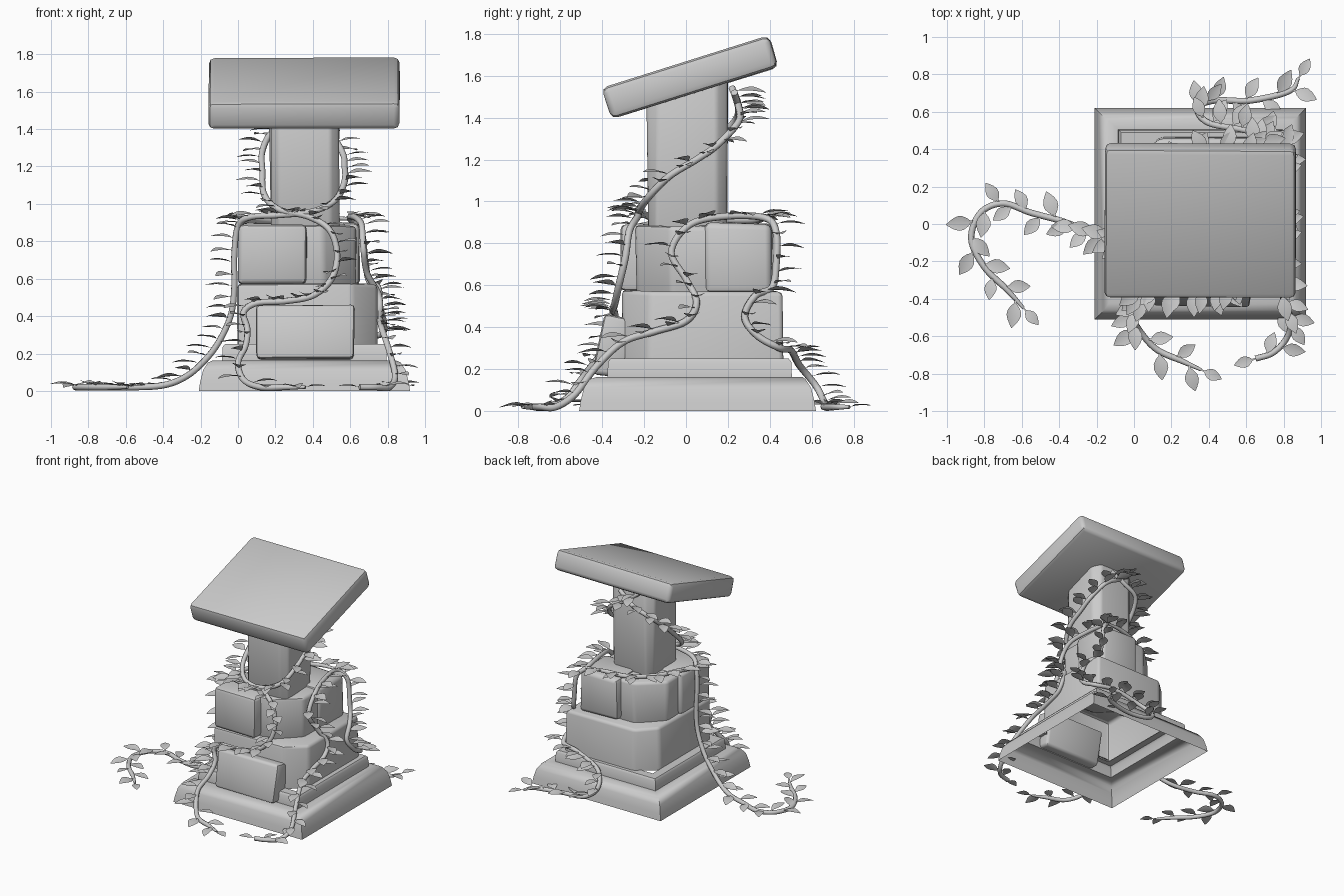
import bpy, bmesh, math, random
from mathutils import Vector, Matrix

if "Cube" in bpy.data.objects:
    bpy.data.objects.remove(bpy.data.objects["Cube"])

random.seed(4)
AXIS = Vector((0.35, 0.05, 0))  # vertical axis of the pedestal


def add_object(name, bm, angle=45):
    bmesh.ops.recalc_face_normals(bm, faces=bm.faces)
    me = bpy.data.meshes.new(name)
    bm.to_mesh(me)
    bm.free()
    ob = bpy.data.objects.new(name, me)
    bpy.context.collection.objects.link(ob)
    bpy.ops.object.select_all(action='DESELECT')
    ob.select_set(True)
    bpy.context.view_layer.objects.active = ob
    bpy.ops.object.shade_smooth_by_angle(angle=math.radians(angle))
    return ob


def stone(name, lo, hi, chamfer=0.0, bevel=0.022, tilt=0.0, slope=0.0, rough=0.007,
          diagonal=False, hollow=False):
    """Hewn block between two corners. chamfer cuts the upright edges (only the front-right
    and back-left ones if diagonal), slope tilts the top, hollow removes the underside."""
    lo, hi = Vector(lo), Vector(hi)
    c, s = (lo + hi) / 2, hi - lo
    bm = bmesh.new()
    bmesh.ops.create_cube(bm, size=1, matrix=Matrix.Diagonal((*s, 1)))
    if chamfer:
        up = [e for e in bm.edges if abs(e.verts[0].co.z - e.verts[1].co.z) > s.z * 0.9
              and not (diagonal and e.verts[0].co.x * e.verts[0].co.y > 0)]
        bmesh.ops.bevel(bm, geom=up, offset=chamfer, segments=1, affect='EDGES', profile=0.5)
    for v in bm.verts:
        if v.co.z > 0:
            v.co.z += slope * v.co.y
        v.co += Vector([random.uniform(-rough, rough) for _ in range(3)])
    bmesh.ops.transform(bm, matrix=Matrix.Translation(c) @ Matrix.Rotation(tilt, 4, 'X'),
                        verts=bm.verts)
    bmesh.ops.bevel(bm, geom=bm.edges[:], offset=bevel, segments=2, affect='EDGES', profile=0.5)
    if hollow:
        bm.normal_update()
        low = [f for f in bm.faces if f.calc_center_median().z < lo.z + bevel]
        bmesh.ops.delete(bm, geom=low, context='FACES')
    return add_object(name, bm)


# Stepped plinth: square loft, hollow underneath
bm = bmesh.new()
rings = []
for h, z in ((.565, 0), (.557, .05), (.542, .11), (.515, .152), (.49, .163), (.44, .163),
             (.437, .235), (.425, .25), (.36, .25)):
    rings.append([bm.verts.new((.355 + h * a, .065 - .01 * (h > .5) + h * b, z))
                  for a, b in ((-1, -1), (1, -1), (1, 1), (-1, 1))])
for r0, r1 in zip(rings, rings[1:]):
    for i in range(4):
        j = (i + 1) % 4
        bm.faces.new((r0[i], r0[j], r1[j], r1[i]))
add_object("plinth", bm)

# Stacked stones
stone("lower_tier", (0, -.30, .22), (.74, .46, .573), chamfer=.13, diagonal=True, hollow=True)
stone("upper_tier", (.03, -.24, .55), (.63, .36, .885), chamfer=.17)
stone("upper_stone_front_left", (0, -.31, .57), (.37, .06, .895), bevel=.025)
stone("upper_stone_back_right", (.32, .09, .57), (.65, .41, .895), bevel=.03)
stone("fallen_front_stone", (.10, -.42, .165), (.62, -.27, .45), tilt=-.17)

# Column and sloping top slab
stone("column", (.17, -.185, .86), (.54, .195, 1.54), chamfer=.05, bevel=.015, slope=.3)
stone("top_slab", (-.155, -.398, 1.512), (.865, .438, 1.668), bevel=.03,
      tilt=math.radians(17.5), rough=.004)


def smooth_path(pts, n=8):
    """Catmull-Rom samples through the control points."""
    p = [Vector(q) for q in pts]
    p = [2 * p[0] - p[1]] + p + [2 * p[-1] - p[-2]]
    out = []
    for a, b, c, d in zip(p, p[1:], p[2:], p[3:]):
        for k in range(n):
            t = k / n
            out.append(.5 * (2 * b + (c - a) * t + (2 * a - 5 * b + 4 * c - d) * t * t
                             + (3 * b - a - 3 * c + d) * t ** 3))
    return out + [p[-2]]


def add_leaf(bm, pos, yaw, pitch, roll, size):
    """Pointed, gently cupped leaf with a slight centre fold."""
    m = (Matrix.Translation(pos) @ Matrix.Rotation(yaw, 4, 'Z') @ Matrix.Rotation(-pitch, 4, 'Y')
         @ Matrix.Rotation(roll, 4, 'X') @ Matrix.Scale(size, 4))
    rows = []
    for x, w in ((0, .03), (.16, .04), (.26, .14), (.42, .235), (.58, .25), (.74, .19),
                 (.88, .1), (1, .01)):
        z = .05 * math.sin(math.pi * x)
        rows.append([bm.verts.new(m @ Vector((x, k * w, z + abs(k) * w * .2))) for k in (-1, 0, 1)])
    for r0, r1 in zip(rows, rows[1:]):
        for i in (0, 1):
            bm.faces.new((r0[i], r1[i], r1[i + 1], r0[i + 1]))


def vine(name, pts, spacing=.05, radius=.017):
    path = smooth_path(pts)
    # stem
    cu = bpy.data.curves.new(name + "_stem", 'CURVE')
    cu.dimensions = '3D'
    cu.bevel_depth, cu.bevel_resolution, cu.use_fill_caps = radius, 2, True
    sp = cu.splines.new('POLY')
    sp.points.add(len(path) - 1)
    for i, (q, v) in enumerate(zip(sp.points, path)):
        q.co = (*v, 1)
        q.radius = min(1, .5 + i / 20)
    sp.use_smooth = True
    bpy.context.collection.objects.link(bpy.data.objects.new(name + "_stem", cu))
    # leaves: sideways along the ground, outwards on the stones
    bm = bmesh.new()
    walked, side = 0, 1
    for a, b in zip(path, path[1:]):
        walked += (b - a).length
        ground = a.z < .06
        if walked < (spacing * 1.5 if ground else spacing):
            continue
        walked, side = 0, -side
        t, o = a - b, a - AXIS
        if ground:
            yaw = math.atan2(t.y, t.x) + side * random.uniform(.7, 1.1)
        else:
            yaw = math.atan2(o.y, o.x) + side * random.uniform(.15, .7)
        add_leaf(bm, a + Vector((0, 0, .008)), yaw, random.uniform(-.08, .14),
                 random.uniform(-.25, .25), random.uniform(.13, .16))
    for end, prev in ((path[0], path[1]), (path[-1], path[-2])):
        if end.z < .06:
            add_leaf(bm, end, math.atan2(*(end - prev).yx), .05, 0, .12)
    add_object(name + "_leaves", bm, 60)


# Vine from the left ground, up the left face and around the column
vine("left_vine", [
    (-.59, -.45, .02), (-.68, -.35, .02), (-.80, -.23, .02), (-.87, -.08, .02), (-.82, .06, .02),
    (-.70, .11, .02), (-.55, .06, .02), (-.40, .02, .03), (-.29, -.02, .07), (-.20, -.05, .14),
    (-.11, -.07, .25), (-.04, -.09, .40), (-.02, -.10, .55), (-.02, -.11, .72), (.0, -.13, .88),
    (.07, -.18, .93), (.22, -.22, .94), (.40, -.22, .96), (.52, -.18, 1.02), (.57, -.08, 1.12),
    (.57, .05, 1.2), (.56, .15, 1.27), (.49, .25, 1.38), (.36, .25, 1.46), (.25, .22, 1.54)])

# Vine from the front ground, over the fallen stone and around the column
vine("front_vine", [
    (.36, -.78, .02), (.25, -.73, .02), (.12, -.67, .02), (.03, -.57, .06), (.0, -.50, .15),
    (.04, -.43, .24), (.05, -.36, .33), (.03, -.34, .42), (.10, -.34, .47), (.25, -.35, .48),
    (.40, -.34, .51), (.50, -.32, .60), (.53, -.29, .73), (.49, -.27, .86), (.38, -.23, .93),
    (.22, -.22, .97), (.14, -.14, 1.05), (.13, 0, 1.18), (.13, .12, 1.28), (.18, .23, 1.38),
    (.30, .25, 1.44), (.42, .23, 1.52)])

# Vine from the back ground, over the right side and down to the front right
vine("right_vine", [
    (.88, .78, .02), (.83, .71, .02), (.62, .66, .02), (.43, .66, .04), (.34, .62, .12),
    (.40, .54, .22), (.60, .50, .29), (.76, .45, .30), (.78, .34, .36), (.76, .28, .45),
    (.75, .33, .55), (.70, .41, .59), (.68, .43, .70), (.66, .43, .85), (.60, .38, .92),
    (.62, .20, .93), (.66, .02, .89), (.67, -.07, .76), (.69, 0, .63), (.75, .05, .52),
    (.76, 0, .43), (.76, -.15, .38), (.77, -.30, .33), (.81, -.43, .21), (.84, -.53, .08),
    (.81, -.62, .02), (.74, -.69, .02), (.65, -.72, .02)])

# Short vine along the back ledge
vine("ledge_vine", [
    (.60, .40, .92), (.45, .38, .925), (.28, .33, .91), (.12, .20, .91), (.04, .05, .91),
    (.0, -.10, .89)])
